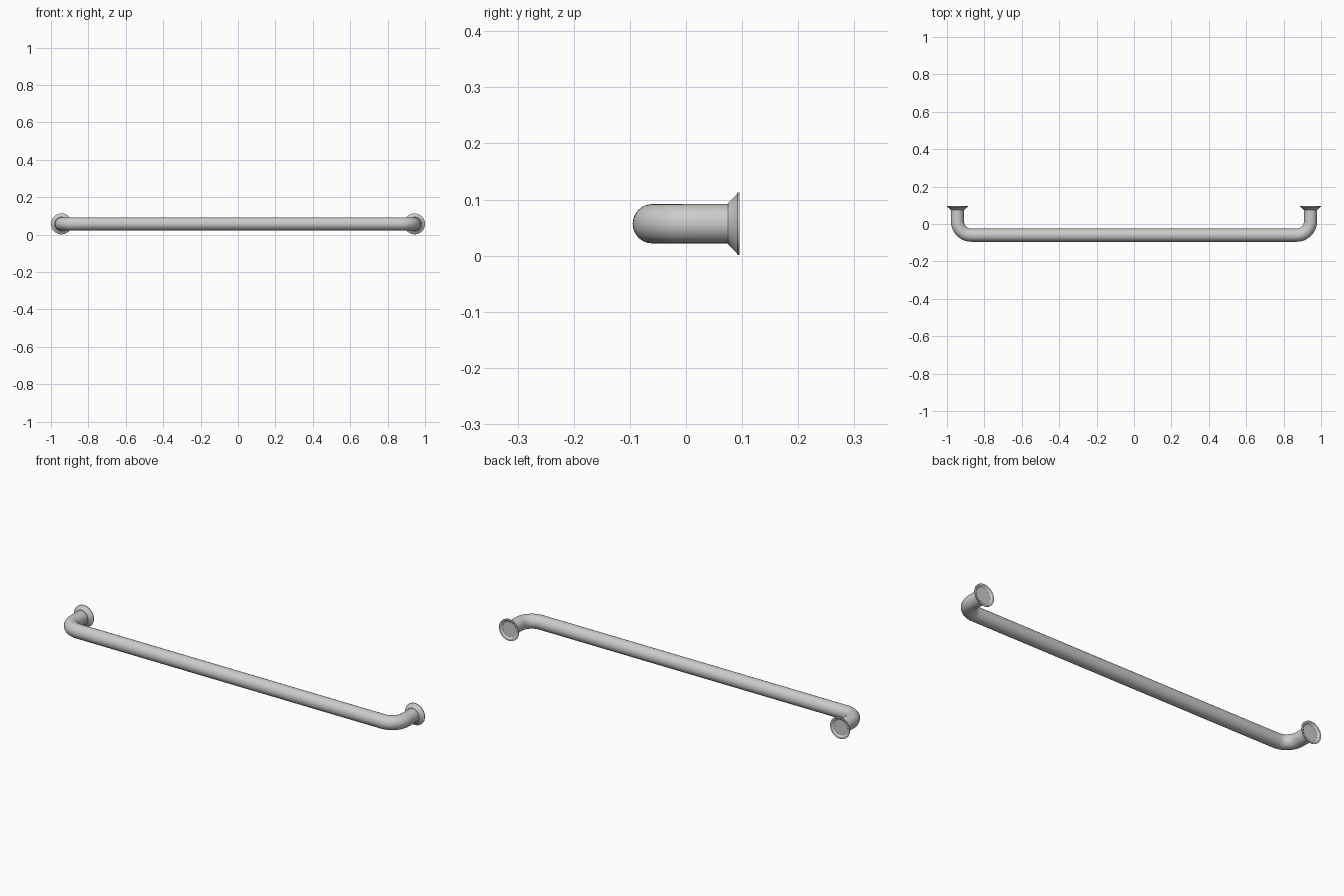
import bpy, bmesh, math
from mathutils import Vector

if "Cube" in bpy.data.objects:
    bpy.data.objects.remove(bpy.data.objects["Cube"])

R, ZC, YB = 0.035, 0.057, -0.06      # tube radius, height, bar depth
XL, XJ, BEND = 0.944, 0.85, 0.075    # leg x, joint x, bend radius
SEG = 32


def finish(name, bm):
    bmesh.ops.recalc_face_normals(bm, faces=bm.faces)
    me = bpy.data.meshes.new(name)
    bm.to_mesh(me)
    bm.free()
    ob = bpy.data.objects.new(name, me)
    bpy.context.collection.objects.link(ob)
    bpy.ops.object.select_all(action='DESELECT')
    ob.select_set(True)
    bpy.context.view_layer.objects.active = ob
    bpy.ops.object.shade_smooth_by_angle(angle=math.radians(30))
    return ob


def loft(bm, rings):
    for a, b in zip(rings, rings[1:]):
        for i in range(SEG):
            j = (i + 1) % SEG
            bm.faces.new((a[i], a[j], b[j], b[i]))


def tube(name, path):
    # path entries: (x, y, direction angle in the xy plane)
    bm = bmesh.new()
    rings = []
    for x, y, d in path:
        side = Vector((-math.sin(d), math.cos(d), 0))
        rings.append([bm.verts.new(Vector((x, y, ZC)) + R * (
            side * math.cos(t) + Vector((0, 0, 1)) * math.sin(t)))
            for t in (2 * math.pi * k / SEG for k in range(SEG))])
    loft(bm, rings)
    bm.faces.new(rings[0])
    bm.faces.new(rings[-1])
    return finish(name, bm)


def flange(name, x):
    # lathed thin cup with a recessed back disc
    prof = [(0.034, 0.075), (0.037, 0.075), (0.053, 0.091), (0.056, 0.092),
            (0.056, 0.095), (0.049, 0.095), (0.039, 0.088)]
    bm = bmesh.new()
    rings = [[bm.verts.new((x + r * math.cos(t), y, ZC + r * math.sin(t)))
              for t in (2 * math.pi * k / SEG for k in range(SEG))]
             for r, y in prof]
    loft(bm, rings)
    bm.faces.new(rings[-1])
    return finish(name, bm)


# straight grab bar
tube("bar", [(-XJ, YB, 0), (XJ, YB, 0)])

# bent end and wall flange on each side
for s, label in ((-1, "left"), (1, "right")):
    path = [(s * XJ, YB, 0 if s > 0 else math.pi)]
    for k in range(13):
        a = math.pi / 2 * k / 12
        x = s * (XL - BEND + BEND * math.sin(a))
        y = YB + BEND - BEND * math.cos(a)
        path.append((x, y, a if s > 0 else math.pi - a))
    path.append((s * XL, 0.085, math.pi / 2))
    tube(label + "_elbow", path)
    flange(label + "_flange", s * XL)
